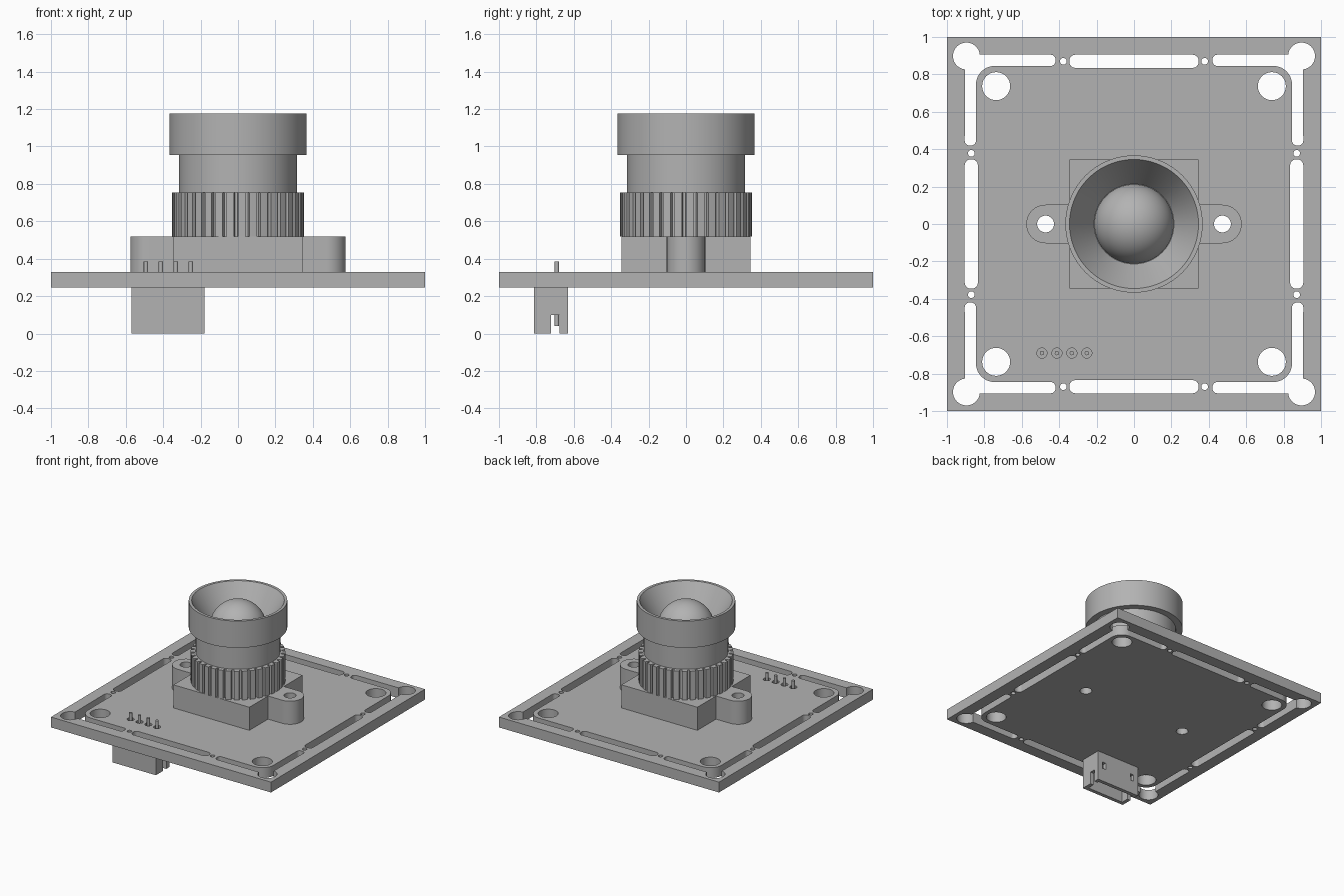
import bpy, bmesh
from math import sin, cos, pi, radians

if "Cube" in bpy.data.objects:
    bpy.data.objects.remove(bpy.data.objects["Cube"])

grey = bpy.data.materials.new("neutral grey")
grey.use_nodes = True
colour = (0.45, 0.45, 0.45, 1)
grey.diffuse_color = colour
grey.node_tree.nodes["Principled BSDF"].inputs["Base Color"].default_value = colour


def finish(obj, angle=30):
    obj.data.materials.clear()
    obj.data.materials.append(grey)
    bpy.ops.object.select_all(action='DESELECT')
    obj.select_set(True)
    bpy.context.view_layer.objects.active = obj
    bpy.ops.object.shade_smooth_by_angle(angle=radians(angle))
    return obj


def add(name, data):
    obj = bpy.data.objects.new(name, data)
    bpy.context.collection.objects.link(obj)
    return obj


def arc(x, y, r, a0, a1, n=12):
    angles = [radians(a0 + (a1 - a0) * i / n) for i in range(n + 1)]
    return [(x + r * cos(a), y + r * sin(a)) for a in angles]


def circle(x, y, r, n=32):
    return arc(x, y, r, 0, 360, n)[:-1]


def rounded(x, y, w, h, r):
    """Rounded rectangle outline from its centre and half sizes."""
    pts = []
    for i, (sx, sy) in enumerate([(1, 1), (-1, 1), (-1, -1), (1, -1)]):
        pts += arc(x + sx * (w - r), y + sy * (h - r), r, 90 * i, 90 * i + 90, 6)
    return pts


def plate(name, outlines, z0, z1, angle=30):
    """Extruded flat profile; outlines after the first are holes."""
    curve = bpy.data.curves.new(name + " profile", 'CURVE')
    curve.dimensions = '2D'
    curve.fill_mode = 'BOTH'
    curve.extrude = (z1 - z0) / 2
    for pts in outlines:
        s = curve.splines.new('POLY')
        s.points.add(len(pts) - 1)
        for p, (x, y) in zip(s.points, pts):
            p.co = (x, y, 0, 1)
        s.use_cyclic_u = True
    temp = add("temp", curve)
    bpy.context.view_layer.update()
    mesh = bpy.data.meshes.new_from_object(temp.evaluated_get(bpy.context.evaluated_depsgraph_get()))
    bpy.data.objects.remove(temp)
    bm = bmesh.new()
    bm.from_mesh(mesh)
    bmesh.ops.remove_doubles(bm, verts=bm.verts, dist=0.0002)
    bmesh.ops.translate(bm, verts=bm.verts, vec=(0, 0, (z0 + z1) / 2))
    bmesh.ops.recalc_face_normals(bm, faces=bm.faces)
    bm.to_mesh(mesh)
    bm.free()
    return finish(add(name, mesh), angle)


def lathe(name, profile, steps=72):
    bm = bmesh.new()
    verts = [bm.verts.new((r, 0, z)) for r, z in profile]
    edges = [bm.edges.new(e) for e in zip(verts, verts[1:])]
    bmesh.ops.spin(bm, geom=verts + edges, cent=(0, 0, 0), axis=(0, 0, 1),
                   angle=2 * pi, steps=steps)
    bmesh.ops.remove_doubles(bm, verts=bm.verts, dist=0.0005)
    bmesh.ops.recalc_face_normals(bm, faces=bm.faces)
    mesh = bpy.data.meshes.new(name)
    bm.to_mesh(mesh)
    bm.free()
    return finish(add(name, mesh))


def box(name, x0, x1, y0, y1, z0, z1):
    bm = bmesh.new()
    bmesh.ops.create_cube(bm, size=1)
    for v in bm.verts:
        v.co = ((x0 + x1) / 2 + v.co.x * (x1 - x0), (y0 + y1) / 2 + v.co.y * (y1 - y0),
                (z0 + z1) / 2 + v.co.z * (z1 - z0))
    mesh = bpy.data.meshes.new(name)
    bm.to_mesh(mesh)
    bm.free()
    return finish(add(name, mesh))


# Circuit board: corner cutouts, edge slots, screw holes and pin holes
BOTTOM, TOP = 0.245, 0.33
corner = (arc(0.445, 0.88, 0.025, 180, 90, 6) + arc(0.896, 0.898, 0.072, 174, -84, 30)
          + arc(0.88, 0.445, 0.025, 0, -90, 6) + arc(0.87, 0.445, 0.025, -90, -180, 6)
          + arc(0.745, 0.745, 0.1, 0, 90) + arc(0.445, 0.87, 0.025, 270, 180, 6))
pin_xs = [-0.492 + 0.08 * i for i in range(4)]
PIN_Y = -0.69
outlines = [[(-1, -1), (1, -1), (1, 1), (-1, 1)]]
for sx in (1, -1):
    outlines += [rounded(sx * 0.87, 0, 0.035, 0.345, 0.03),
                 rounded(0, sx * 0.87, 0.345, 0.035, 0.03),
                 circle(sx * 0.473, 0, 0.045)]
    for sy in (1, -1):
        outlines += [[(sx * x, sy * y) for x, y in corner],
                     circle(sx * 0.737, sy * 0.737, 0.075),
                     circle(sx * 0.378, sy * 0.87, 0.018, 16),
                     circle(sx * 0.87, sy * 0.378, 0.018, 16)]
outlines += [circle(x, PIN_Y, 0.027, 20) for x in pin_xs]
plate("circuit_board", outlines, BOTTOM, TOP)

# Lens mount: square block with two screw ears
half = [(0.345, -0.345), (0.345, -0.103)] + arc(0.473, 0, 0.103, -90, 90, 24) + [(0.345, 0.103), (0.345, 0.345)]
mount = half + [(-x, -y) for x, y in half]
plate("lens_mount", [mount] + [circle(s * 0.473, 0, 0.045) for s in (1, -1)], TOP, 0.52)

# Knurled focus ring
TEETH = 36
ring = []
for i in range(TEETH):
    a = 360 * i / TEETH
    ring += arc(0, 0, 0.353, a, a + 6.5, 2) + arc(0, 0, 0.325, a + 7, a + 9.5, 1)
plate("focus_ring", [ring], 0.52, 0.755)

# Lens barrel, flared hood and glass dome
lathe("lens_barrel", [(0, 0.75), (0.315, 0.75), (0.315, 0.96), (0, 0.96)])
lathe("lens_hood", [(0, 0.955), (0.367, 0.955), (0.367, 1.175), (0.345, 1.175), (0.212, 0.957), (0, 0.957)])
dome = [(x, 0.957 + y) for x, y in arc(0, 0, 0.212, 0, 90, 18)]
lathe("lens_dome", dome)

# Connector housing: open socket below, end notches and two rear windows
housing = box("connector_housing", -0.57, -0.178, -0.812, -0.632, 0, BOTTOM)
cutters = [box("socket_cutter", -0.54, -0.208, -0.782, -0.662, -0.05, 0.2),
           box("notch_cutter", -0.7, 0, -0.722, -0.677, -0.05, 0.1)]
for x in (-0.51, -0.238):
    cutters.append(box("window_cutter", x - 0.015, x + 0.015, -0.7, -0.55, 0.11, 0.165))
for c in cutters:
    c.hide_render = True
    mod = housing.modifiers.new(c.name, 'BOOLEAN')
    mod.operation = 'DIFFERENCE'
    mod.solver = 'EXACT'
    mod.object = c
bpy.context.view_layer.update()
housing.data = bpy.data.meshes.new_from_object(
    housing.evaluated_get(bpy.context.evaluated_depsgraph_get()))
housing.modifiers.clear()
for c in cutters:
    bpy.data.objects.remove(c)
finish(housing)

# Connector pins
for i, x in enumerate(pin_xs):
    plate(f"connector_pin_{i + 1}", [circle(x, PIN_Y, 0.012, 16)], 0.04, 0.385)
